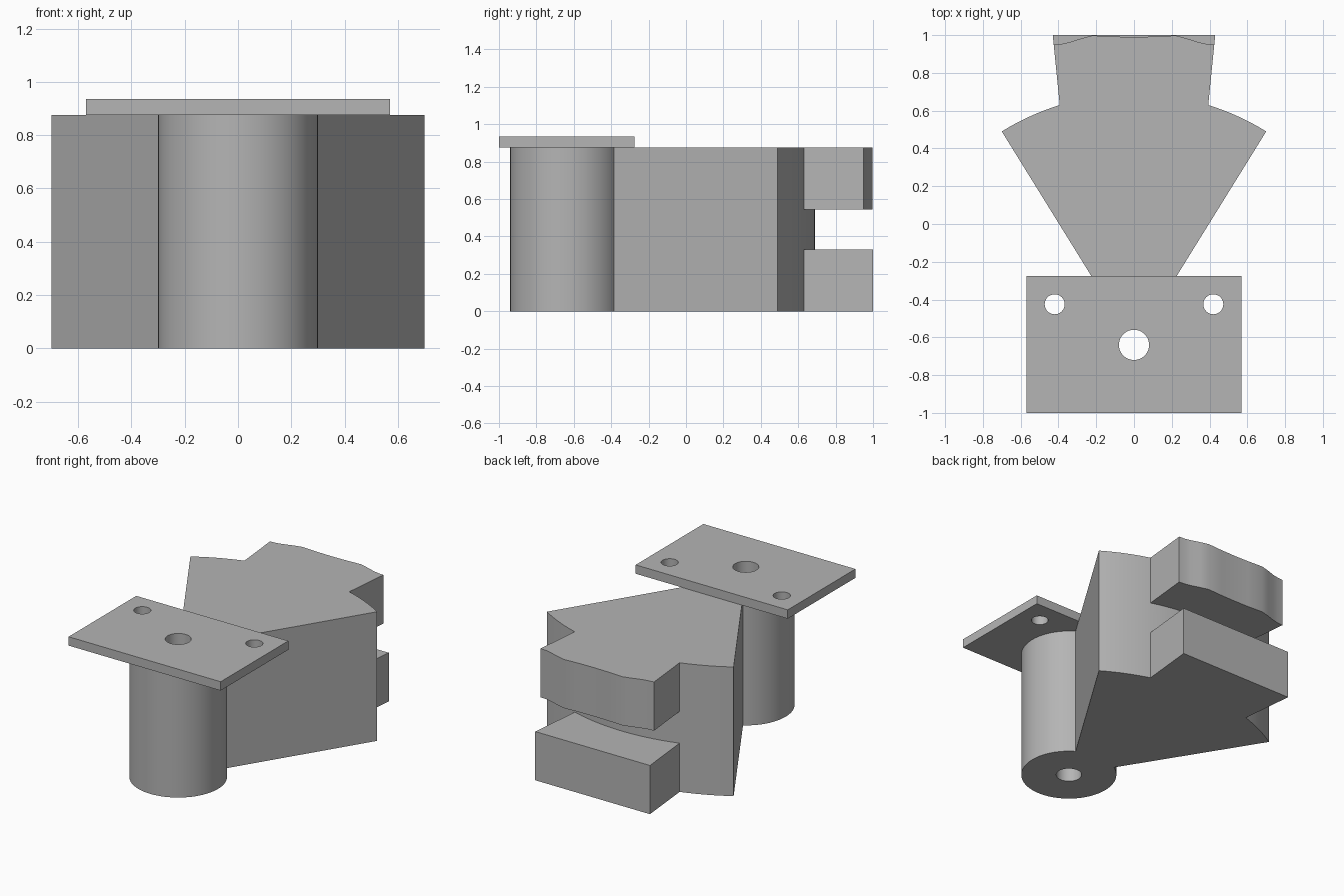
import bpy, bmesh
from math import sin, cos, pi, atan2, hypot

cube = bpy.data.objects.get("Cube")
if cube:
    bpy.data.objects.remove(cube, do_unlink=True)

grey = bpy.data.materials.new("plain grey")
grey.use_nodes = True
grey.diffuse_color = (0.46, 0.46, 0.46, 1)
grey.node_tree.nodes["Principled BSDF"].inputs["Base Color"].default_value = (0.46, 0.46, 0.46, 1)

PIVOT_Y = -0.64      # axis of the hub
HEIGHT = 0.875
HUB_R = 0.30
BORE_R = 0.08


def arc(radius, start, end, steps, cx=0.0, cy=PIVOT_Y):
    """Points along an arc, both ends included."""
    angles = [start + (end - start) * i / steps for i in range(steps + 1)]
    return [(cx + radius * cos(a), cy + radius * sin(a)) for a in angles]


def circle(radius, cx=0.0, cy=PIVOT_Y, steps=48):
    return arc(radius, 0, 2 * pi, steps, cx, cy)[:-1]


def extruded(name, loops, z0, z1):
    """Extrude an outline, with optional hole loops, from z0 to z1."""
    bm = bmesh.new()
    edges = []
    for loop in loops:
        verts = [bm.verts.new((x, y, z0)) for x, y in loop]
        edges += [bm.edges.new((v, verts[i - 1])) for i, v in enumerate(verts)]
    bmesh.ops.triangle_fill(bm, edges=edges, use_beauty=True)
    out = bmesh.ops.extrude_face_region(bm, geom=bm.faces[:], use_keep_orig=True)
    top = [g for g in out["geom"] if isinstance(g, bmesh.types.BMVert)]
    bmesh.ops.translate(bm, verts=top, vec=(0, 0, z1 - z0))
    bmesh.ops.recalc_face_normals(bm, faces=bm.faces[:])
    mesh = bpy.data.meshes.new(name)
    bm.to_mesh(mesh)
    bm.free()
    mesh.materials.append(grey)
    obj = bpy.data.objects.new(name, mesh)
    bpy.context.collection.objects.link(obj)
    return obj


def activate(obj):
    bpy.ops.object.select_all(action="DESELECT")
    obj.select_set(True)
    bpy.context.view_layer.objects.active = obj


# Body: fan-shaped sector and round hub in one outline, bored through
fan_r = hypot(0.70, 0.49 - PIVOT_Y)
fan_a = atan2(0.49 - PIVOT_Y, 0.70)
outline = arc(fan_r, fan_a, pi - fan_a, 40) + arc(HUB_R, pi - fan_a, 2 * pi + fan_a, 64)
body = extruded("fan_body", [outline, circle(BORE_R)], 0, HEIGHT)

# Rear tabs: straight lower one, wavy upper one, rooted inside the fan
lower = [(-0.37, 0.4), (0.37, 0.4), (0.43, 1.0), (-0.43, 1.0)]
wave = [(0.425, 0.95), (0.38, 0.954), (0.34, 0.963), (0.28, 0.982),
        (0.22, 0.998), (0.11, 0.992), (0, 0.99)]
upper = [(-0.37, 0.4), (0.37, 0.4)] + wave + [(-x, y) for x, y in wave[-2::-1]]
tabs = [extruded("lower_tab", [lower], 0, 0.33),
        extruded("upper_tab", [upper], 0.545, HEIGHT)]
for tab in tabs:
    mod = body.modifiers.new("join " + tab.name, "BOOLEAN")
    mod.operation = "UNION"
    mod.solver = "EXACT"
    mod.object = tab
    activate(body)
    bpy.ops.object.modifier_apply(modifier=mod.name)
    bpy.data.objects.remove(tab, do_unlink=True)

# Mounting plate with a centre hole and two screw holes
corners = [(-0.57, -1), (0.57, -1), (0.57, -0.275), (-0.57, -0.275)]
holes = [circle(BORE_R)] + [circle(0.053, s * 0.42, -0.425, 32) for s in (-1, 1)]
plate = extruded("mounting_plate", [corners] + holes, HEIGHT, 0.935)

# Smooth curved walls, keep corners crisp
for obj in (body, plate):
    activate(obj)
    bpy.ops.object.shade_smooth_by_angle(angle=pi / 6)
